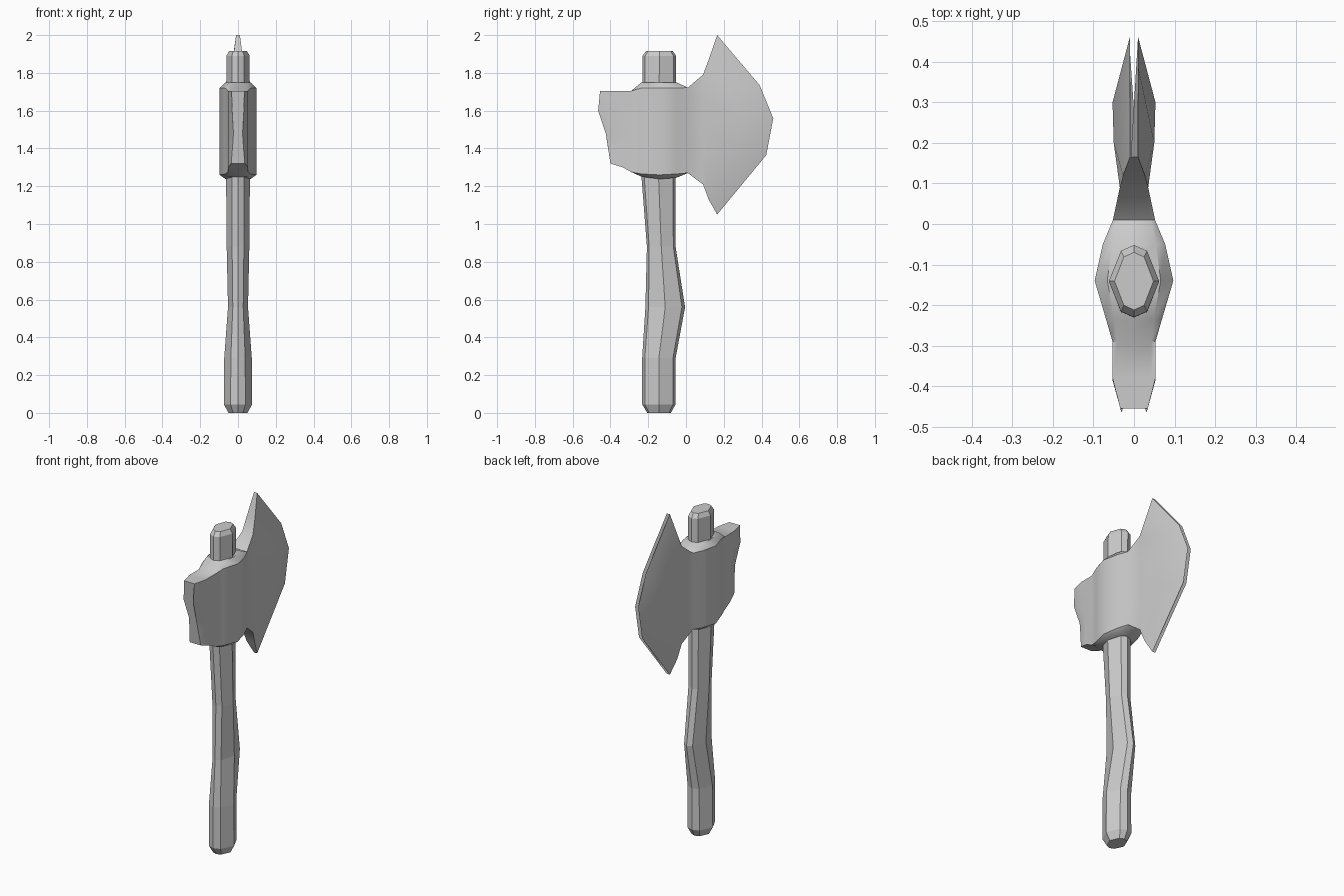
import bpy, bmesh, math

if "Cube" in bpy.data.objects:
    bpy.data.objects.remove(bpy.data.objects["Cube"])


def loft(name, rings, angle):
    """Skin closed rings of equal length, cap both ends, shade by angle."""
    bm = bmesh.new()
    loops = [[bm.verts.new(p) for p in ring] for ring in rings]
    n = len(rings[0])
    for a, b in zip(loops, loops[1:]):
        for i in range(n):
            j = (i + 1) % n
            bm.faces.new((a[i], a[j], b[j], b[i]))
    bm.faces.new(loops[0])
    bm.faces.new(loops[-1])
    bmesh.ops.recalc_face_normals(bm, faces=bm.faces)
    me = bpy.data.meshes.new(name)
    bm.to_mesh(me)
    bm.free()
    ob = bpy.data.objects.new(name, me)
    bpy.context.collection.objects.link(ob)
    bpy.ops.object.select_all(action='DESELECT')
    ob.select_set(True)
    bpy.context.view_layer.objects.active = ob
    if angle:
        bpy.ops.object.shade_smooth_by_angle(angle=math.radians(angle))
    return ob


# Handle: eight-sided sections as (z, back y, front y, half width)
def handle_ring(z, y0, y1, hx):
    c, r = (y0 + y1) / 2, (y1 - y0) / 2
    shape = [(0, 1), (.52, .84), (1, 0), (.52, -.84),
             (0, -1), (-.52, -.84), (-1, 0), (-.52, .84)]
    return [(x * hx, c + y * r, z) for x, y in shape]


sections = [
    (0.0, -.205, -.08, .05), (.045, -.232, -.055, .075), (.29, -.232, -.055, .073),
    (.56, -.215, -.005, .053), (.88, -.207, -.055, .06), (1.24, -.235, -.055, .063),
    (1.89, -.23, -.052, .062), (1.915, -.212, -.07, .048)]
loft("handle", [handle_ring(*s) for s in sections], 0)


# Head: columns running from poll to cutting edge, each with five rows
def straight(y, top, bottom):
    return [(y, top + (bottom - top) * i / 4) for i in range(5)]


def head_ring(rows, widths, inset=.8, rise=0, drop=0):
    if not isinstance(widths, list):
        widths = [widths] * 5
    (yt, zt), (yb, zb) = rows[0], rows[-1]
    side = [(widths[0] * inset, yt, zt + rise)]
    side += [(w, y, z) for w, (y, z) in zip(widths, rows)]
    side += [(widths[-1] * inset, yb, zb - drop)]
    return side + [(-x, y, z) for x, y, z in reversed(side)]


poll = [(-.455, 1.705), (-.465, 1.60), (-.425, 1.48), (-.415, 1.42), (-.40, 1.32)]
shoulder = [(-.38, 1.705), (-.385, 1.6), (-.35, 1.48), (-.345, 1.4), (-.335, 1.30)]
belly = [(.12, 1.87), (.20, 1.72), (.30, 1.56), (.27, 1.40), (.12, 1.13)]
edge = [(.165, 2.0), (.39, 1.735), (.462, 1.56), (.425, 1.365), (.165, 1.05)]

loft("axe_head", [
    head_ring(poll, [.034, .031, .024, .028, .036]),
    head_ring(shoulder, .053),
    head_ring(straight(-.29, 1.705, 1.275), .053),
    head_ring(straight(-.235, 1.72, 1.265), .069, .7, .03, .015),
    head_ring(straight(-.14, 1.72, 1.26), .097, .68, .03, .022),
    head_ring(straight(-.05, 1.72, 1.265), .077, .7, .03, .02),
    head_ring(straight(.01, 1.722, 1.27), .052),
    head_ring(straight(.09, 1.79, 1.21), .035),
    head_ring(belly, [.027, .05, .053, .05, .027]),
    head_ring(edge, .01),
], 40)
